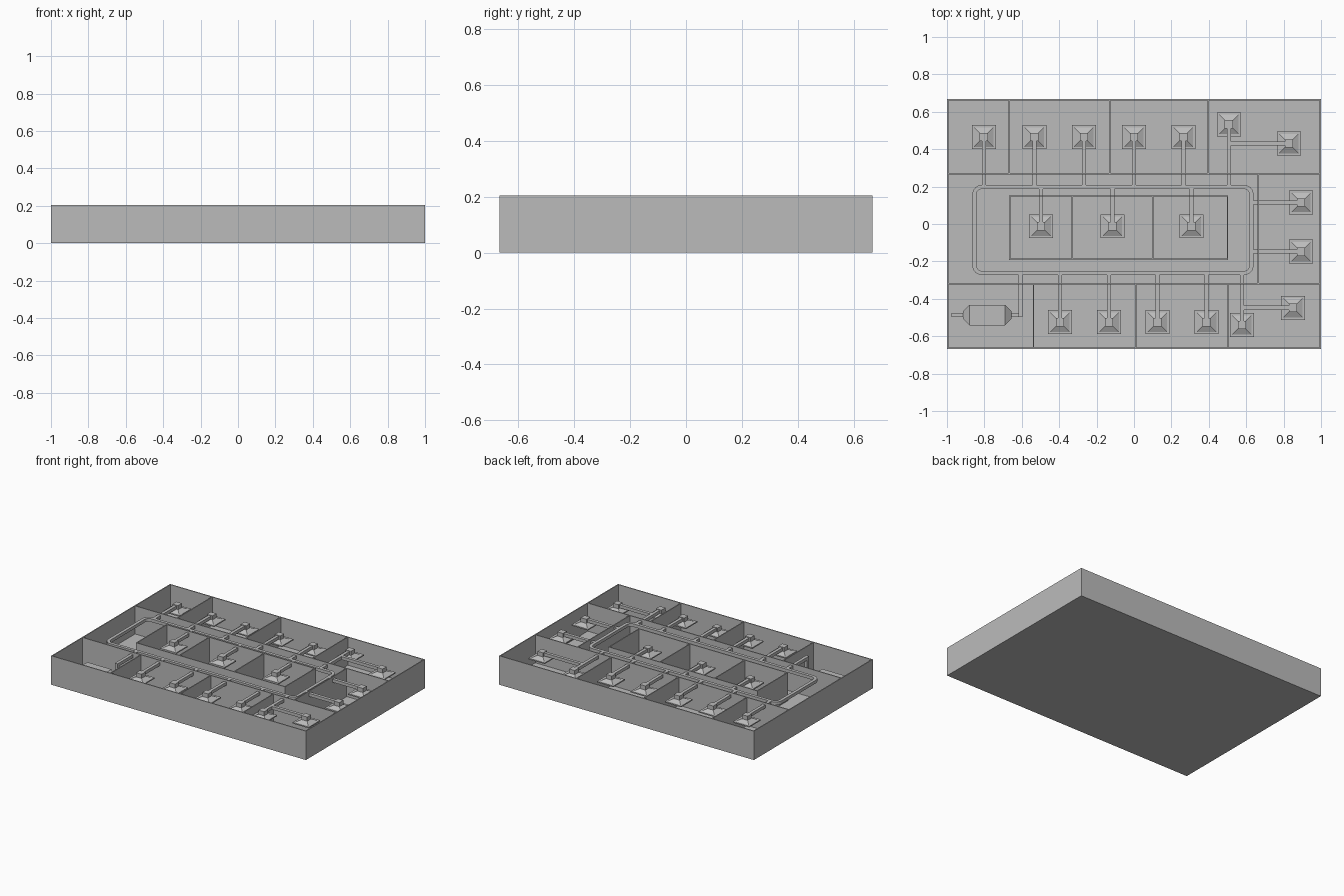
import bpy, bmesh, math
from mathutils import Vector

cube = bpy.data.objects.get("Cube")
if cube:
    bpy.data.objects.remove(cube, do_unlink=True)

grey = bpy.data.materials.new("plain grey")
grey.use_nodes = True
colour = (0.5, 0.5, 0.5, 1)
grey.diffuse_color = colour
grey.node_tree.nodes["Principled BSDF"].inputs["Base Color"].default_value = colour

HX, HY, H = 1.0, 0.667, 0.205
FLOOR, T = 0.006, 0.007
DUCT_Z, DUCT = 0.18, 0.022


def finish(name, bm):
    bmesh.ops.recalc_face_normals(bm, faces=bm.faces[:])
    mesh = bpy.data.meshes.new(name)
    bm.to_mesh(mesh)
    bm.free()
    mesh.materials.append(grey)
    ob = bpy.data.objects.new(name, mesh)
    bpy.context.collection.objects.link(ob)
    return ob


def box(name, x0, x1, y0, y1, z0, z1):
    bm = bmesh.new()
    bmesh.ops.create_cube(bm, size=1)
    for v in bm.verts:
        v.co = ((x0 + x1) / 2 + v.co.x * (x1 - x0),
                (y0 + y1) / 2 + v.co.y * (y1 - y0),
                (z0 + z1) / 2 + v.co.z * (z1 - z0))
    return finish(name, bm)


def loft(name, rings, closed=False):
    """Skin a list of four-cornered rings, capping the ends if open."""
    bm = bmesh.new()
    loops = [[bm.verts.new(p) for p in ring] for ring in rings]
    pairs = list(zip(loops, loops[1:]))
    if closed:
        pairs.append((loops[-1], loops[0]))
    else:
        bm.faces.new(loops[0])
        bm.faces.new(loops[-1])
    for a, b in pairs:
        for i in range(4):
            j = (i + 1) % 4
            bm.faces.new((a[i], a[j], b[j], b[i]))
    return finish(name, bm)


def wall(name, x0, y0, x1, y1):
    h = T / 2
    box(name, min(x0, x1) - h, max(x0, x1) + h,
        min(y0, y1) - h, max(y0, y1) + h, FLOOR / 2, H)


def duct(name, x0, y0, x1, y1):
    h = DUCT / 2
    ex, ey = (0, h) if x0 != x1 else (h, 0)
    box(name, min(x0, x1) - ex, max(x0, x1) + ex,
        min(y0, y1) - ey, max(y0, y1) + ey, DUCT_Z - h, DUCT_Z + h)


def diffuser(x, y):
    # Rimmed square pan rising to a neck
    def ring(half, z):
        return [(x + sx * half, y + sy * half, z)
                for sx, sy in ((-1, -1), (1, -1), (1, 1), (-1, 1))]
    loft("diffuser", [ring(0.064, 0.143), ring(0.064, 0.151), ring(0.052, 0.151),
                      ring(0.022, 0.166), ring(0.022, 0.195)])


# Floor and outer shell
box("floor", -HX, HX, -HY, HY, 0, FLOOR)
ex, ey = HX - T / 2, HY - T / 2
for s in (-1, 1):
    wall("long_outer_wall", -ex, s * ey, ex, s * ey)
    wall("short_outer_wall", s * ex, -ey, s * ex, ey)

# Corridor walls and room partitions
BACK, FRONT = 0.268, -0.32
wall("back_corridor_wall", -ex, BACK, ex, BACK)
wall("front_corridor_wall", -ex, FRONT, ex, FRONT)
wall("end_corridor_wall", 0.665, FRONT, 0.665, BACK)
for x in (-0.667, -0.13, 0.397):
    wall("back_partition", x, BACK, x, ey)
for x in (-0.537, 0.01, 0.503):
    wall("front_partition", x, -ey, x, FRONT)

# Core rooms
for y in (-0.188, 0.15):
    wall("core_long_wall", -0.665, y, 0.5, y)
for x in (-0.665, -0.33, 0.1, 0.5):
    wall("core_partition", x, -0.188, x, 0.15)

# Main duct ring with rounded corners
X0, X1, Y0, Y1, R = -0.853, 0.628, -0.262, 0.198, 0.04
rings = []
for k, (cx, cy) in enumerate(((X1 - R, Y1 - R), (X0 + R, Y1 - R),
                              (X0 + R, Y0 + R), (X1 - R, Y0 + R))):
    for i in range(7):
        a = math.pi / 2 * (k + i / 6)
        d = Vector((math.cos(a), math.sin(a), 0))
        c = Vector((cx, cy, DUCT_Z)) + d * R
        h = DUCT / 2
        up = Vector((0, 0, h))
        rings.append([c - d * h - up, c + d * h - up, c + d * h + up, c - d * h + up])
loft("main_duct_ring", rings, closed=True)

# Straight branches, each ending at a diffuser
for x in (-0.803, -0.533, -0.268, 0.0, 0.264):
    duct("back_branch", x, Y1, x, 0.465)
    diffuser(x, 0.465)
for x in (-0.497, -0.115, 0.307):
    duct("core_branch", x, -0.012, x, Y1)
    diffuser(x, -0.012)
for x in (-0.396, -0.133, 0.125, 0.388):
    duct("front_branch", x, -0.525, x, Y0)
    diffuser(x, -0.525)
for y in (0.115, -0.148):
    duct("end_branch", X1, y, 0.893, y)
    diffuser(0.893, y)

# Forked branches in the corner rooms
for x, y_ring, y_end, side_x, side_y in ((0.507, Y1, 0.533, 0.828, 0.43),
                                         (0.577, Y0, -0.54, 0.85, -0.448)):
    duct("corner_branch", x, y_ring, x, y_end)
    duct("corner_side_branch", x, side_y, side_x, side_y)
    diffuser(x, y_end)
    diffuser(side_x, side_y)

# Air handling unit with tapered ends, feed riser and intake
UX, UY, UZ = -0.845, -0.487, 0.055


def unit_ring(x, hy, hz):
    return [(x, UY - hy, UZ - hz), (x, UY + hy, UZ - hz),
            (x, UY + hy, UZ + hz), (x, UY - hy, UZ + hz)]


loft("air_handler", [unit_ring(-0.915, 0.02, 0.018), unit_ring(-0.88, 0.055, 0.047),
                     unit_ring(-0.69, 0.055, 0.047), unit_ring(-0.655, 0.02, 0.018)])
h = DUCT / 2
box("intake_duct", -0.975, -0.91, UY - h, UY + h, UZ - h, UZ + h)
box("outlet_duct", -0.66, -0.607 + h, UY - h, UY + h, UZ - h, UZ + h)
box("riser_duct", -0.607 - h, -0.607 + h, UY - h, UY + h, UZ - h, DUCT_Z + h)
duct("feed_duct", -0.607, UY, -0.607, Y0)
